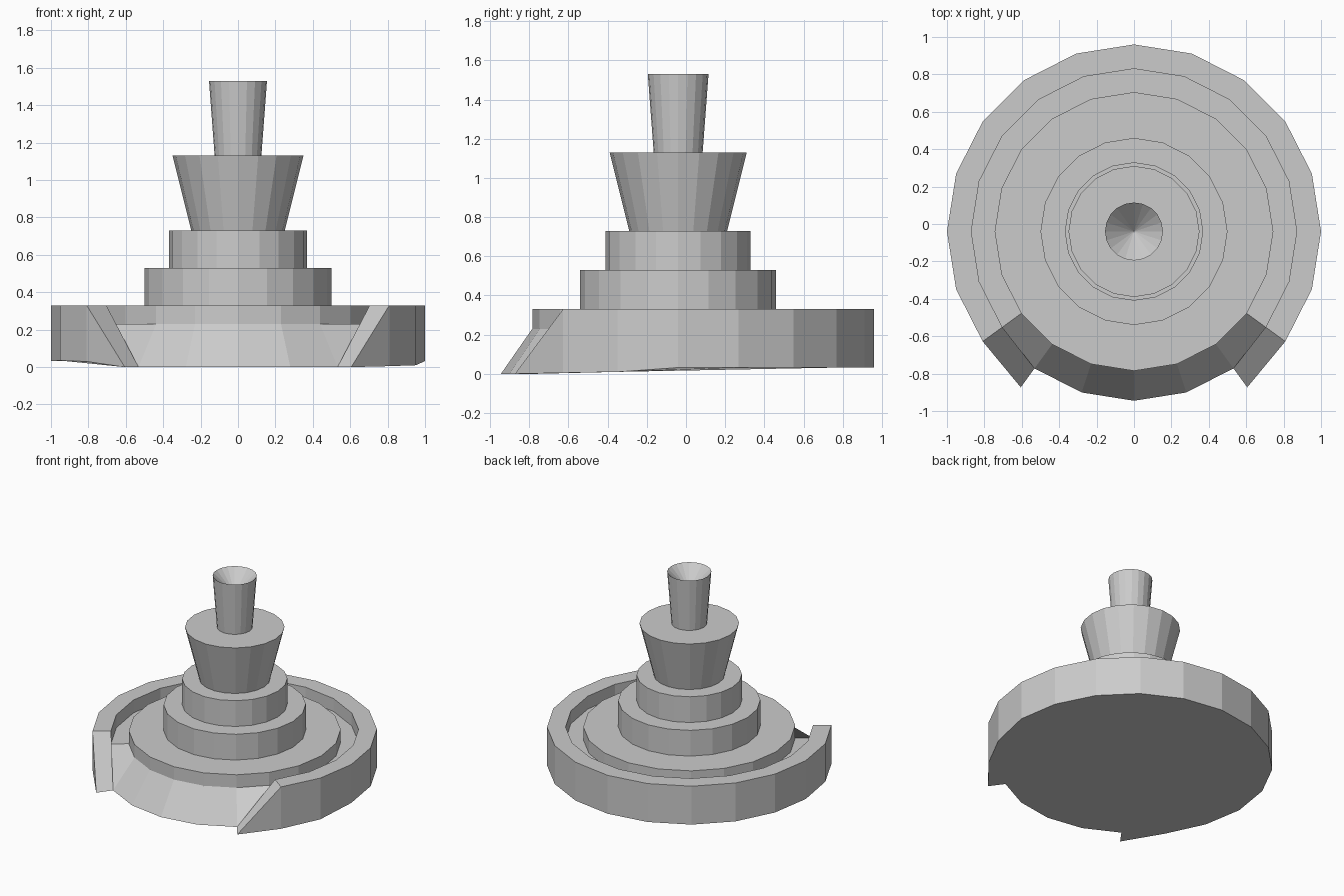
import bpy, bmesh
from math import sin, cos, radians

if "Cube" in bpy.data.objects:
    bpy.data.objects.remove(bpy.data.objects["Cube"])

SIDES = 20
STEP = 360 / SIDES
CENTRE_Y = -0.04

stone = bpy.data.materials.new("grey stone")
stone.use_nodes = True
stone.diffuse_color = (0.6, 0.6, 0.6, 1)
stone.node_tree.nodes["Principled BSDF"].inputs["Base Color"].default_value = (0.6, 0.6, 0.6, 1)


def point(bm, r, index, z):
    a = radians(index * STEP)
    return bm.verts.new((r * cos(a), r * sin(a) + CENTRE_Y, z))


def finish(bm, name, recalc=True):
    if recalc:
        bmesh.ops.recalc_face_normals(bm, faces=bm.faces)
    mesh = bpy.data.meshes.new(name)
    bm.to_mesh(mesh)
    bm.free()
    mesh.materials.append(stone)
    obj = bpy.data.objects.new(name, mesh)
    bpy.context.collection.objects.link(obj)
    return obj


def lathe(name, profile, tip=None):
    """Turn an (r, z) profile, closed below, and above by a flat cap or a cone to tip."""
    bm = bmesh.new()
    rings = [[point(bm, r, i, z) for i in range(SIDES)] for r, z in profile]
    for low, high in zip(rings, rings[1:]):
        for i in range(SIDES):
            j = (i + 1) % SIDES
            bm.faces.new((low[i], low[j], high[j], high[i]))
    bm.faces.new(rings[0][::-1])
    if tip is None:
        bm.faces.new(rings[-1])
    else:
        apex = bm.verts.new((0, CENTRE_Y, tip))
        for i in range(SIDES):
            bm.faces.new((rings[-1][i], rings[-1][(i + 1) % SIDES], apex))
    return finish(bm, name)


# Stepped plinth, flared bowl and column with a hollow top
lathe("stepped_plinth", [(0.745, 0.2), (0.745, 0.33), (0.5, 0.33), (0.5, 0.53), (0.37, 0.53), (0.37, 0.73)])
lathe("flared_bowl", [(0.25, 0.73), (0.35, 1.13)])
lathe("column", [(0.125, 1.13), (0.155, 1.53)], tip=1.38)

# Basin: open rim from the right front round the back to the left front
FIRST, LAST = -2, 12
LIP = 13
bm = bmesh.new()
rim = range(FIRST, LAST + 1)
base_z = {-2: 0.005, -1: 0.01, 11: 0.035, 12: 0.03}
bottom = [point(bm, 1, i, base_z.get(i, 0.032)) for i in rim]
outer = [point(bm, 1, i, 0.33) for i in rim]
inner = [point(bm, 0.87, i, 0.33) for i in rim]
floor_out = [point(bm, 0.87, i, 0.23) for i in rim]
floor_in = [point(bm, 0.745, i, 0.23) for i in rim]
strips = [bottom, outer, inner, floor_out, floor_in]
for a, b in zip(strips, strips[1:]):
    for i in range(len(rim) - 1):
        bm.faces.new((a[i], a[i + 1], b[i + 1], b[i]))

# Sloping spout skirt across the front
spout = range(LIP, LIP + 5)
skirt_in = [point(bm, 0.745, i, 0.23) for i in spout]
skirt_out = [point(bm, 0.905, i, 0) for i in spout]
for i in range(len(spout) - 1):
    bm.faces.new((skirt_out[i], skirt_out[i + 1], skirt_in[i + 1], skirt_in[i]))

# Slanted rim ends beside the spout
tips = []
for end, lip, index in ((-1, 0, LIP), (0, -1, LIP + 4)):
    tip = point(bm, 1.03, index, 0)
    tips.append(tip)
    bm.faces.new((bottom[end], outer[end], tip))
    bm.faces.new((outer[end], inner[end], skirt_out[lip], tip))
    bm.faces.new((inner[end], floor_out[end], skirt_out[lip]))
    bm.faces.new((floor_out[end], floor_in[end], skirt_in[lip], skirt_out[lip]))

# Underside and the floor beneath the plinth
bm.faces.new(bottom + [tips[0]] + skirt_out + [tips[1]])
bm.faces.new(floor_in + skirt_in)
finish(bm, "spouted_basin")
